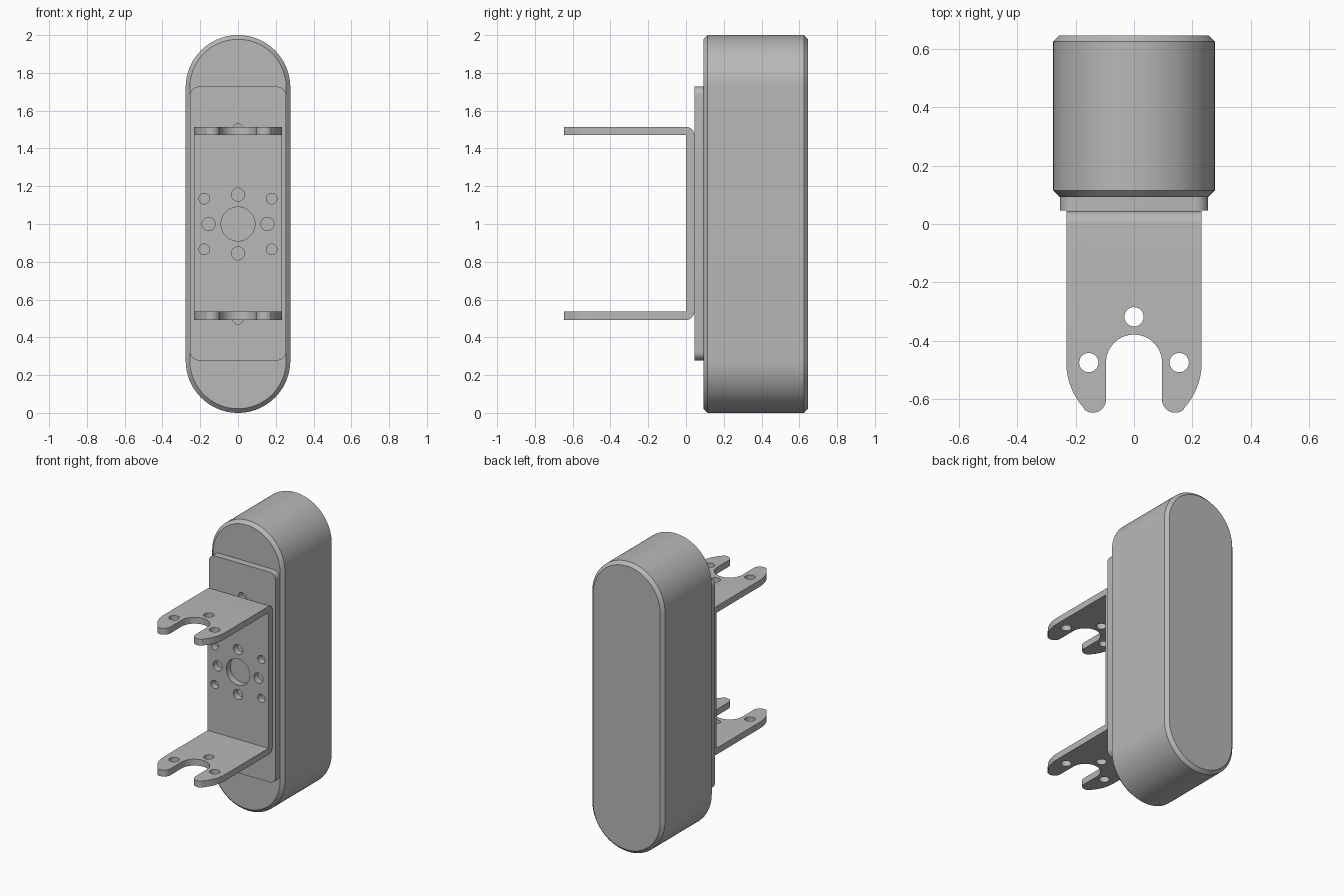
import bpy, bmesh
from math import cos, sin, radians, atan2, degrees
from mathutils import Matrix

cube = bpy.data.objects.get("Cube")
if cube:
    bpy.data.objects.remove(cube)

grey = bpy.data.materials.new("plain_grey")
grey.use_nodes = True
GREY = (0.48, 0.48, 0.48, 1)
grey.diffuse_color = GREY
grey.node_tree.nodes["Principled BSDF"].inputs["Base Color"].default_value = GREY

# Columns: outline across, outline up, depth
PLANES = {
    "front": Matrix(((1, 0, 0), (0, 0, -1), (0, 1, 0))),
    "side": Matrix(((0, 0, 1), (1, 0, 0), (0, 1, 0))),
    "top": Matrix.Identity(3),
}


def arc(cx, cy, r, start, end, steps=24):
    angles = [radians(start + (end - start) * i / steps) for i in range(steps + 1)]
    return [(cx + r * cos(a), cy + r * sin(a)) for a in angles]


def circle(cx, cy, r):
    return arc(cx, cy, r, 0, 360, 32)[:-1]


def rounded(half_w, low, high, r, steps):
    """Rectangle outline with rounded corners, centred across."""
    x = half_w - r
    corners = ((x, high - r), (-x, high - r), (-x, low + r), (x, low + r))
    return [p for i, (cx, cy) in enumerate(corners)
            for p in arc(cx, cy, r, 90 * i, 90 * i + 90, steps)]


def prism(name, loops, plane, low, high, chamfer=0):
    """Extrude an outline with holes between two depths along the plane's normal."""
    curve = bpy.data.curves.new(name, "CURVE")
    curve.dimensions = "2D"
    curve.fill_mode = "BOTH"
    curve.extrude = (high - low) / 2
    for loop in loops:
        spline = curve.splines.new("POLY")
        spline.points.add(len(loop) - 1)
        for point, (x, y) in zip(spline.points, loop):
            point.co = (x, y, 0, 1)
        spline.use_cyclic_u = True
    temp = bpy.data.objects.new(name + "_outline", curve)
    bpy.context.collection.objects.link(temp)
    deps = bpy.context.evaluated_depsgraph_get()
    mesh = bpy.data.meshes.new_from_object(temp.evaluated_get(deps))
    bpy.data.objects.remove(temp)

    bm = bmesh.new()
    bm.from_mesh(mesh)
    bmesh.ops.remove_doubles(bm, verts=bm.verts, dist=1e-5)
    bmesh.ops.dissolve_limit(bm, angle_limit=0.005, verts=bm.verts, edges=bm.edges)
    bmesh.ops.recalc_face_normals(bm, faces=bm.faces)
    if chamfer:
        rim = [e for e in bm.edges if e.calc_face_angle(0) > 1]
        bmesh.ops.bevel(bm, geom=rim, offset=chamfer, segments=1,
                        affect="EDGES", clamp_overlap=False)
    axes = PLANES[plane]
    middle = (low + high) / 2
    shift = (0, middle, 0) if plane == "front" else axes.col[2] * middle
    bm.transform(Matrix.Translation(shift) @ axes.to_4x4())
    bm.to_mesh(mesh)
    bm.free()
    mesh.name = name
    mesh.materials.clear()
    mesh.materials.append(grey)
    obj = bpy.data.objects.new(name, mesh)
    bpy.context.collection.objects.link(obj)
    return obj


def combine(obj, cutter, operation):
    """Apply a boolean and discard its cutter."""
    mod = obj.modifiers.new(operation, "BOOLEAN")
    mod.operation = operation
    mod.solver = "EXACT"
    mod.object = cutter
    deps = bpy.context.evaluated_depsgraph_get()
    obj.data = bpy.data.meshes.new_from_object(obj.evaluated_get(deps))
    obj.modifiers.clear()
    bpy.data.objects.remove(cutter)


# Long round-ended body with chamfered rims
body = prism("body", [rounded(0.277, 0, 2, 0.277, 24)], "front", 0.093, 0.647, 0.022)

# Mounting plate with a bolt hole near each flange
plate = prism("mounting_plate",
              [rounded(0.254, 0.278, 1.727, 0.045, 8),
               circle(0, 1.5, 0.03), circle(0, 0.5, 0.03)],
              "front", 0.046, 0.093)

# U-shaped bracket: bent sheet section running the full width
TIP, T = -0.647, 0.044
TOP, BOTTOM = 1.514, 0.492
section = ([(TIP - 0.05, TOP), (TIP - 0.05, TOP - T), (0, TOP - T),
            (0, BOTTOM + T), (TIP - 0.05, BOTTOM + T), (TIP - 0.05, BOTTOM)]
           + arc(0, BOTTOM + T, T, -90, 0, 10)
           + arc(0, TOP - T, T, 0, 90, 10))
bracket = prism("bracket", [section], "side", -0.3, 0.3)

# Forked flange outline: outer arc, rounded prong tip, half-round slot
HY, W, SLOT, R = -0.475, 0.232, 0.096, 0.045
tip_x, tip_y = SLOT + R, TIP + R
turn = degrees(atan2(tip_y - HY, tip_x))
prong = ([(W, 0.1)] + arc(0, HY, W, 0, turn, 12)
         + arc(tip_x, tip_y, R, turn, -180, 16)[1:])
half = prong + arc(0, HY, SLOT, 0, 90, 16)
outline = half + [(-x, y) for x, y in reversed(half[:-1])]
flange_holes = [circle(0, -0.318, 0.033)] + [circle(s * 0.155, HY, 0.033) for s in (-1, 1)]
combine(bracket, prism("fork_shape", [outline] + flange_holes, "top", 0.2, 1.8), "INTERSECT")

# Centre bore and ring of holes in the bracket web
web_holes = [circle(0, 1, 0.09)]
for s in (-1, 1):
    web_holes += [circle(s * 0.155, 1, 0.035), circle(0, 1 + s * 0.155, 0.035)]
    web_holes += [circle(s * 0.178, 1 + t * 0.134, 0.028) for t in (-1, 1)]
combine(bracket, prism("web_holes", web_holes, "front", -0.05, 0.1), "DIFFERENCE")

# Smooth the curved walls, keep the edges crisp
bpy.ops.object.select_all(action="DESELECT")
for obj in (body, plate, bracket):
    obj.select_set(True)
bpy.context.view_layer.objects.active = body
bpy.ops.object.shade_smooth_by_angle(angle=radians(25))
